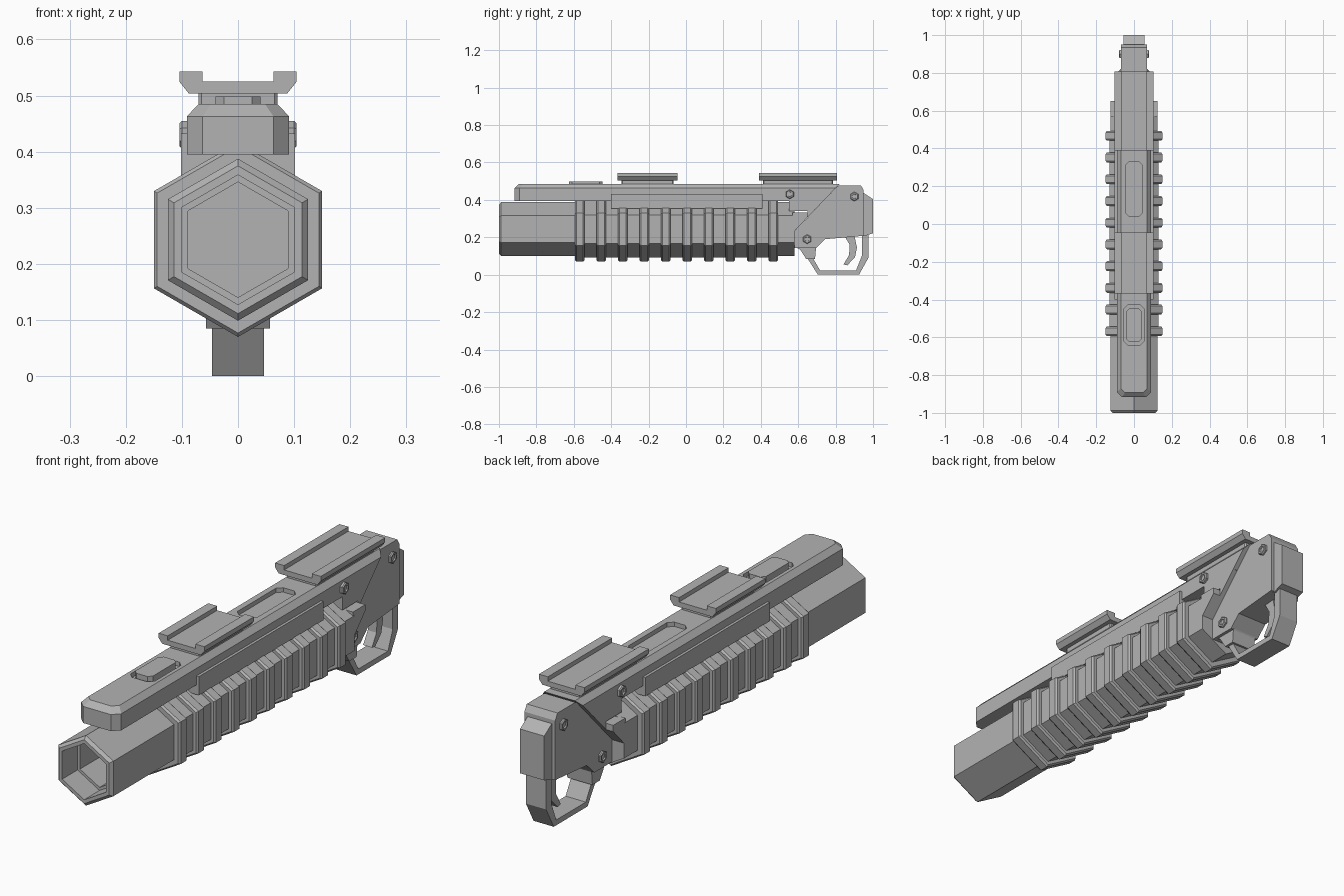
import bpy, bmesh, math
from mathutils import Vector

if "Cube" in bpy.data.objects:
    bpy.data.objects.remove(bpy.data.objects["Cube"], do_unlink=True)

GREY = (0.45, 0.45, 0.45, 1)
metal = bpy.data.materials.new("grey_metal")
metal.use_nodes = True
metal.diffuse_color = GREY
metal.node_tree.nodes["Principled BSDF"].inputs["Base Color"].default_value = GREY


def finish(name, bm):
    bmesh.ops.recalc_face_normals(bm, faces=bm.faces)
    mesh = bpy.data.meshes.new(name)
    bm.to_mesh(mesh)
    bm.free()
    mesh.materials.append(metal)
    obj = bpy.data.objects.new(name, mesh)
    bpy.context.collection.objects.link(obj)
    return obj


def loft(bm, rings):
    """Join equal rings of points and cap both ends."""
    loops = [[bm.verts.new(p) for p in ring] for ring in rings]
    n = len(loops[0])
    for a, b in zip(loops, loops[1:]):
        for i in range(n):
            j = (i + 1) % n
            bm.faces.new((a[i], a[j], b[j], b[i]))
    bm.faces.new(loops[0])
    bm.faces.new(loops[-1])


def side_prism(name, profile, half):
    """Side profile of (y, z) points extruded evenly across x."""
    bm = bmesh.new()
    loft(bm, [[(x, y, z) for y, z in profile] for x in (-half, half)])
    return finish(name, bm)


def hex_lathe(name, profile, center=0.243):
    """Hexagonal tube along y from (y, flat distance) pairs."""
    bm = bmesh.new()
    rings = []
    for y, flat in profile:
        r = flat / math.cos(math.pi / 6)
        rings.append([(r * math.sin(k * math.pi / 3), y,
                       center + r * math.cos(k * math.pi / 3)) for k in range(6)])
    loft(bm, rings)
    return finish(name, bm)


def clipped_rect(half, y0, y1, c):
    """Plan rectangle with clipped corners."""
    return [(-half, y0 + c), (-half + c, y0), (half - c, y0), (half, y0 + c),
            (half, y1 - c), (half - c, y1), (-half + c, y1), (-half, y1 - c)]


def plan_block(name, half, y0, y1, c, z0, z1):
    bm = bmesh.new()
    plan = clipped_rect(half, y0, y1, c)
    loft(bm, [[(x, y, z) for x, y in plan] for z in (z0, z1)])
    return finish(name, bm)


# Hexagonal barrel with chamfered muzzle and stepped bore
hex_lathe("barrel", [(-0.55, 0.089), (-0.9, 0.089), (-0.9, 0.1), (-1, 0.1),
                     (-1, 0.114), (-0.988, 0.125), (0.58, 0.125)])

# Ribbed foregrip
grip = [(-0.594, 0.12)]
for i in range(10):
    y = -0.594 + 0.115 * i
    grip += [(y, 0.144), (y + 0.008, 0.15), (y + 0.044, 0.15), (y + 0.052, 0.144)]
    if i < 9:
        grip += [(y + 0.052, 0.131), (y + 0.115, 0.131)]
grip.append((grip[-1][0], 0.12))
hex_lathe("foregrip", grip)

# Upper body: chamfered front and top edges, rear cut on a diagonal
bm = bmesh.new()
rings = []
for half, front, c, z in ((0.091, -0.917, 0.028, 0.395), (0.091, -0.917, 0.028, 0.463),
                          (0.07, -0.893, 0.022, 0.485)):
    rings.append([(half, 0.84, z), (half, front + c, z), (half - c, front, z),
                  (c - half, front, z), (-half, front + c, z), (-half, 0.84, z)])
loft(bm, rings)
cut = bmesh.ops.bisect_plane(bm, geom=bm.verts[:] + bm.edges[:] + bm.faces[:],
                             plane_co=(0, 0.81, 0.473), plane_no=(0, 1.04, -1),
                             clear_outer=True)
bmesh.ops.holes_fill(bm, edges=[e for e in bm.edges if e.is_boundary], sides=0)
body = finish("upper_body", bm)

# Pockets in the top
for half, y0, y1 in ((0.055, -0.64, -0.43), (0.045, 0.04, 0.33)):
    cutter = plan_block("pocket_cutter", half, y0, y1, 0.02, 0.467, 0.52)
    cutter.hide_render = True
    cutter.hide_set(True)
    cutter.display_type = 'WIRE'
    mod = body.modifiers.new("pocket", 'BOOLEAN')
    mod.object = cutter
    mod.operation = 'DIFFERENCE'
    mod.solver = 'EXACT'
bpy.context.view_layer.objects.active = body
for mod in list(body.modifiers):
    cutter = mod.object
    bpy.ops.object.modifier_apply(modifier=mod.name)
    bpy.data.objects.remove(cutter, do_unlink=True)
plan_block("sight_pad", 0.04, -0.625, -0.447, 0.015, 0.46, 0.498)

# Side plates and rear body steps
side_prism("side_plate", [(-0.4, 0.355), (0.41, 0.355), (0.41, 0.432), (-0.4, 0.432)], 0.102)
side_prism("body_step", [(0.55, 0.42), (0.55, 0.34), (0.65, 0.34), (0.65, 0.307),
                         (0.758, 0.42)], 0.091)
side_prism("barrel_collar", [(0.57, 0.333), (0.65, 0.333), (0.65, 0.307), (0.58, 0.233),
                             (0.57, 0.233)], 0.124)

# Channelled mounting rails on narrow bases
half_rail = [(0.088, 0.504), (0.104, 0.524), (0.104, 0.543), (0.063, 0.543), (0.063, 0.525)]
rail = half_rail + [(-x, z) for x, z in reversed(half_rail)]
for name, y0, y1 in (("front", -0.367, -0.045), ("rear", 0.39, 0.808)):
    bm = bmesh.new()
    loft(bm, [[(x, y, z) for x, z in rail] for y in (y0, y1)])
    finish(name + "_rail", bm)
    plan_block(name + "_rail_base", 0.07, y0 + 0.022, y1 - 0.022, 0.005, 0.48, 0.506)

# Trigger housing
side_prism("trigger_housing", [(0.56, 0.233), (0.58, 0.233), (0.81, 0.473), (0.82, 0.478),
                               (0.935, 0.478), (0.95, 0.452), (0.95, 0.208), (0.745, 0.19),
                               (0.695, 0.142), (0.56, 0.142)], 0.07)
side_prism("rear_block", [(0.94, 0.436), (0.952, 0.436), (1, 0.404), (1, 0.222),
                          (0.952, 0.206), (0.94, 0.206)], 0.055)
side_prism("housing_lug", [(0.58, 0.16), (0.72, 0.18), (0.695, 0.14), (0.69, 0.085),
                           (0.642, 0.085), (0.61, 0.135), (0.58, 0.15)], 0.057)

# Guard and trigger
side_prism("trigger_guard", [(0.645, 0.095), (0.705, 0.0), (0.925, 0.0), (0.975, 0.09),
                             (0.975, 0.215), (0.94, 0.215), (0.94, 0.1), (0.909, 0.022),
                             (0.717, 0.022), (0.675, 0.095)], 0.046)
side_prism("trigger", [(0.845, 0.21), (0.875, 0.16), (0.872, 0.105), (0.842, 0.055),
                       (0.862, 0.05), (0.903, 0.092), (0.914, 0.145), (0.9, 0.21)], 0.02)

# Hexagonal bolts with sunken centres on both sides
for name, x, y, z in (("body", 0.104, 0.555, 0.43), ("rear", 0.08, 0.9, 0.418),
                      ("lower", 0.08, 0.648, 0.19)):
    for side, s in (("left", 1), ("right", -1)):
        bm = bmesh.new()
        shape = [(math.sin(k * math.pi / 3), math.cos(k * math.pi / 3)) for k in range(6)]
        loft(bm, [[(s * d, y + r * a, z + r * b) for a, b in shape]
                  for d, r in ((x - 0.025, 0.025), (x - 0.004, 0.025), (x, 0.021),
                               (x, 0.014), (x - 0.006, 0.013))])
        finish(f"{side}_{name}_bolt", bm)
